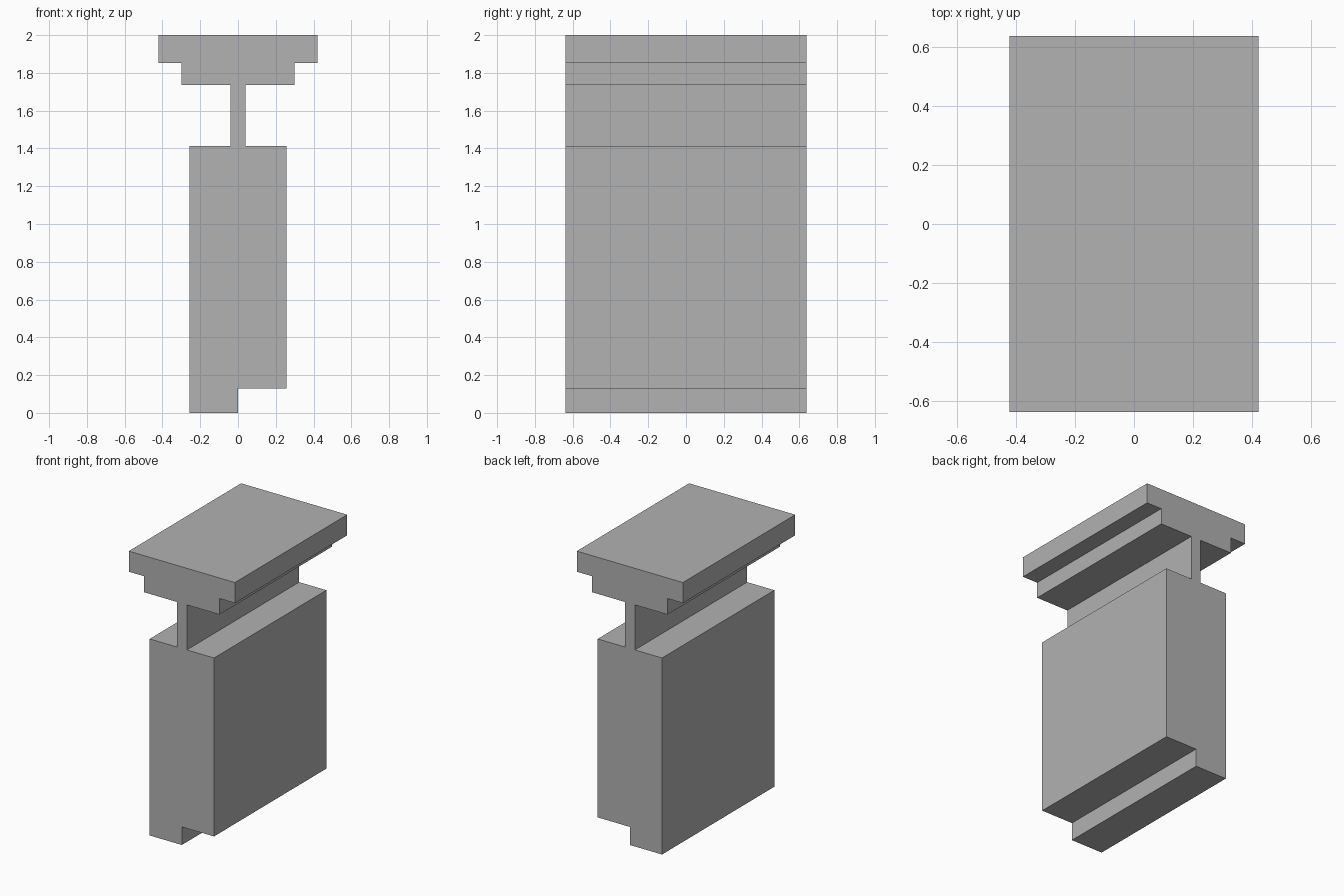
import bpy
import bmesh

cube = bpy.data.objects.get("Cube")
if cube:
    bpy.data.objects.remove(cube, do_unlink=True)

HALF_DEPTH = 0.638

# Single matte grey for the whole piece
grey = bpy.data.materials.new("mid_grey")
grey.use_nodes = True
colour = (0.445, 0.445, 0.445, 1.0)
grey.diffuse_color = colour
grey.node_tree.nodes["Principled BSDF"].inputs["Base Color"].default_value = colour


def extrude_profile(name, points):
    """Extrude a closed x-z outline along the full depth."""
    bm = bmesh.new()
    face = bm.faces.new([bm.verts.new((x, -HALF_DEPTH, z)) for x, z in points])
    grown = bmesh.ops.extrude_face_region(bm, geom=[face])["geom"]
    verts = [v for v in grown if isinstance(v, bmesh.types.BMVert)]
    bmesh.ops.translate(bm, verts=verts, vec=(0, 2 * HALF_DEPTH, 0))
    bmesh.ops.recalc_face_normals(bm, faces=bm.faces)
    mesh = bpy.data.meshes.new(name)
    bm.to_mesh(mesh)
    bm.free()
    mesh.materials.append(grey)
    obj = bpy.data.objects.new(name, mesh)
    bpy.context.collection.objects.link(obj)
    return obj


# Right side: body, thin web, stepped head
right_side = [(-0.256, 1.413), (-0.04, 1.413), (-0.04, 1.737),
              (-0.30, 1.737), (-0.30, 1.852), (-0.422, 1.852), (-0.422, 2.0)]
left_side = [(-x, z) for x, z in reversed(right_side)]

# Rebated foot: only the right half reaches the ground
foot = [(0.256, 0.13), (0, 0.13), (0, 0), (-0.256, 0)]

extrude_profile("stepped_rail_block", right_side + left_side + foot)
